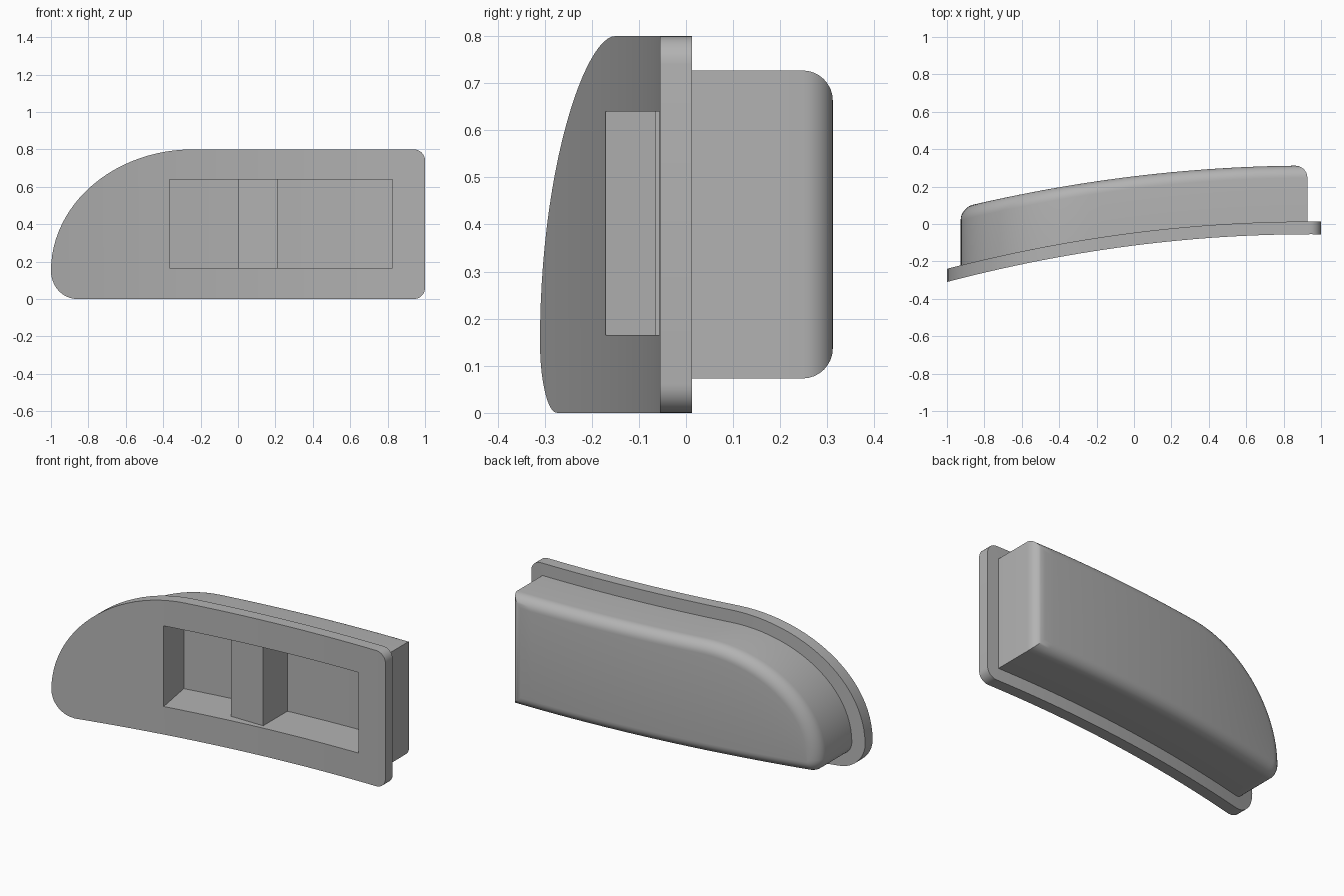
import bpy, bmesh, math

if "Cube" in bpy.data.objects:
    bpy.data.objects.remove(bpy.data.objects["Cube"])

grey = bpy.data.materials.new("mid_grey")
grey.use_nodes = True
COLOUR = (0.45, 0.45, 0.45, 1)
grey.diffuse_color = COLOUR
grey.node_tree.nodes["Principled BSDF"].inputs["Base Color"].default_value = COLOUR


def curve_y(x, depth=0.0):
    """Bowed face, moved back by a depth measured square to the bow."""
    slope = 0.1275 - 0.135 * x
    return -0.115 + 0.1275 * x - 0.0675 * x * x + depth * math.hypot(1, slope)


def outline(d):
    """Columns (x, bottom z, top z) of the teardrop outline, inset by d."""
    a, b = 0.76 - d, 0.65 - d            # large upper left sweep
    ca, cb = 0.14 - d, 0.15 - d          # small lower left corner
    r = max(0.06 - d, 0)                 # right hand corners
    right = 1 - d - r
    xs = [-0.24 - a * math.cos(math.pi / 2 * i / 24) for i in range(25)]
    xs += [-0.24 + (right + 0.24) * i / 16 for i in range(1, 17)]
    xs += [right + r * math.sin(math.pi / 2 * i / 8) for i in range(1, 9)]
    cols = []
    for x in xs:
        low, high = d, 0.8 - d
        if x < -0.24:
            high = 0.15 + b * math.sqrt(max(0, 1 - ((x + 0.24) / a) ** 2))
        if x < -0.86:
            low = 0.15 - cb * math.sqrt(max(0, 1 - ((x + 0.86) / ca) ** 2))
        if x > right and r:
            drop = r - math.sqrt(max(0, r * r - (x - right) ** 2))
            low, high = low + drop, high - drop
        cols.append((x, low, high))
    return cols


def finish(bm, name):
    bmesh.ops.recalc_face_normals(bm, faces=bm.faces)
    mesh = bpy.data.meshes.new(name)
    bm.to_mesh(mesh)
    bm.free()
    mesh.materials.append(grey)
    obj = bpy.data.objects.new(name, mesh)
    bpy.context.collection.objects.link(obj)
    return obj


# Flange, body and rounded back edge as one stack of inset rings
FLANGE, INSET, DEPTH, FILLET = 0.068, 0.073, 0.367, 0.065
stack = [(0, 0), (0, FLANGE), (INSET, FLANGE)]
for i in range(9):
    t = math.pi / 2 * i / 8
    stack.append((INSET + FILLET * (1 - math.cos(t)),
                  DEPTH - FILLET * (1 - math.sin(t))))

bm = bmesh.new()
rings = []
for d, depth in stack:
    cols = outline(d)
    low = [bm.verts.new((x, curve_y(x, depth), lo)) for x, lo, hi in cols]
    high = [bm.verts.new((x, curve_y(x, depth), hi)) for x, lo, hi in cols]
    rings.append((low, high))
for (l0, h0), (l1, h1) in zip(rings, rings[1:]):
    p, q = l0 + h0[::-1], l1 + h1[::-1]
    for i in range(len(p)):
        j = (i + 1) % len(p)
        bm.faces.new((p[i], p[j], q[j], q[i]))
for low, high in (rings[0], rings[-1]):
    for i in range(len(low) - 1):
        bm.faces.new((low[i], low[i + 1], high[i + 1], high[i]))
bmesh.ops.remove_doubles(bm, verts=bm.verts, dist=0.00005)
housing = finish(bm, "flanged_housing")

# Recess cutter: two deep pockets with a lower divider between them
FLOOR, RIB_Y = 0.25, -0.065


def floor_run(x0, x1, n=12):
    xs = [x0 + (x1 - x0) * i / n for i in range(n + 1)]
    return [(x, curve_y(x, FLOOR)) for x in xs]


profile = [(-0.348, -0.27), (0.825, -0.2)]
profile += floor_run(0.825, 0.21) + [(0.21, RIB_Y), (0, RIB_Y)]
profile += floor_run(0, -0.407)
bm = bmesh.new()
face = bm.faces.new([bm.verts.new((x, y, 0.165)) for x, y in profile])
top = bmesh.ops.extrude_face_region(bm, geom=[face])["geom"]
bmesh.ops.translate(bm, vec=(0, 0, 0.475),
                    verts=[v for v in top if isinstance(v, bmesh.types.BMVert)])
cutter = finish(bm, "recess_cutter")
cutter.hide_render = True

cut = housing.modifiers.new("recess", "BOOLEAN")
cut.operation = "DIFFERENCE"
cut.solver = "EXACT"
cut.object = cutter
bpy.ops.object.select_all(action="DESELECT")
bpy.context.view_layer.objects.active = housing
housing.select_set(True)
bpy.ops.object.modifier_apply(modifier=cut.name)
bpy.data.objects.remove(cutter)
bpy.ops.object.shade_smooth_by_angle(angle=math.radians(30))
